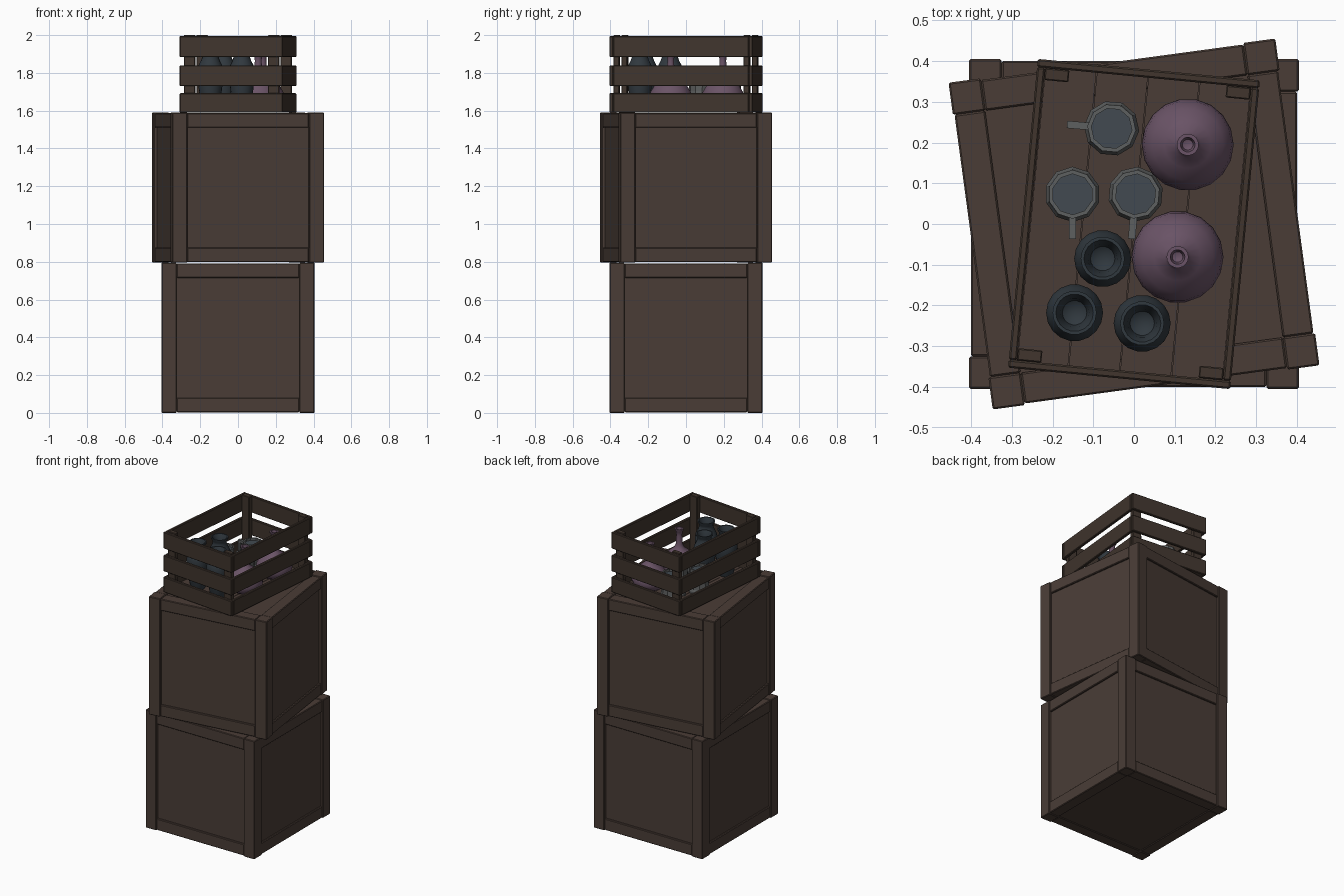
import bpy, bmesh, math
from mathutils import Matrix, Vector

if "Cube" in bpy.data.objects:
    bpy.data.objects.remove(bpy.data.objects["Cube"])


def mat(name, rgb):
    m = bpy.data.materials.new(name)
    m.diffuse_color = (*rgb, 1)
    m.use_nodes = True
    m.node_tree.nodes["Principled BSDF"].inputs["Base Color"].default_value = m.diffuse_color
    return m


WOOD = mat("brown wood", (0.068, 0.046, 0.037))
DARK = mat("dark brown wood", (0.052, 0.036, 0.027))
SLATE = mat("dark slate glaze", (0.030, 0.040, 0.049))
GREY = mat("grey metal", (0.11, 0.115, 0.115))
DRINK = mat("blue grey drink", (0.054, 0.068, 0.082))
PURPLE = mat("dusty purple glass", (0.145, 0.088, 0.135))


def finish(name, bm, mats, loc=(0, 0, 0), rot=0, smooth=None, bevel=0):
    bmesh.ops.recalc_face_normals(bm, faces=bm.faces)
    me = bpy.data.meshes.new(name)
    bm.to_mesh(me)
    bm.free()
    for m in mats:
        me.materials.append(m)
    ob = bpy.data.objects.new(name, me)
    bpy.context.collection.objects.link(ob)
    ob.location = loc
    ob.rotation_euler.z = math.radians(rot)
    if bevel:
        b = ob.modifiers.new("bevel", 'BEVEL')
        b.width = bevel
        b.segments = 1
    if smooth:
        bpy.context.view_layer.objects.active = ob
        ob.select_set(True)
        bpy.ops.object.shade_smooth_by_angle(angle=math.radians(smooth))
        ob.select_set(False)
    return ob


def box(bm, x0, x1, y0, y1, z0, z1):
    c = Vector(((x0 + x1) / 2, (y0 + y1) / 2, (z0 + z1) / 2))
    m = Matrix.Translation(c) @ Matrix.Diagonal((x1 - x0, y1 - y0, z1 - z0, 1))
    bmesh.ops.create_cube(bm, size=1, matrix=m)


def lathe(bm, profile, sides):
    # revolve (radius, height) points about z; radius 0 closes the end
    rings = []
    for r, z in profile:
        if r == 0:
            rings.append([bm.verts.new((0, 0, z))] * sides)
        else:
            rings.append([bm.verts.new((r * math.cos(2 * math.pi * i / sides),
                                        r * math.sin(2 * math.pi * i / sides), z))
                          for i in range(sides)])
    for a, b in zip(rings, rings[1:]):
        for i in range(sides):
            j = (i + 1) % sides
            vs = list(dict.fromkeys([a[i], a[j], b[j], b[i]]))
            bm.faces.new(vs)


# Closed crates: corner posts, rails between them, recessed panels
def closed_crate(name, z, rot):
    H, P, T = 0.405, 0.08, 0.795
    frame = bmesh.new()
    R = H - 0.004
    I = H - P
    for sx in (-1, 1):
        x0, x1 = sorted((sx * H, sx * I))
        r0, r1 = sorted((sx * R, sx * I))
        for sy in (-1, 1):
            y0, y1 = sorted((sy * H, sy * I))
            box(frame, x0, x1, y0, y1, 0, T)
        for z0, z1 in ((0.003, P), (T - P, T - 0.003)):
            box(frame, r0, r1, -I, I, z0, z1)
            box(frame, -I, I, r0, r1, z0, z1)
    finish(name + "_frame", frame, [WOOD], (0, 0, z), rot, bevel=0.004)
    panel = bmesh.new()
    D = H - 0.016
    box(panel, -D, D, -D, D, 0.008, T - 0.012)
    finish(name + "_panels", panel, [WOOD], (0, 0, z), rot)


closed_crate("lower_crate", 0, 0)
closed_crate("middle_crate", 0.795, 7.7)

# Open slatted crate
W, L, TH, ROT = 0.274, 0.381, 0.02, -5.5
BASE = 1.59
slats = bmesh.new()
for z0, z1 in ((0.0, 0.103), (0.14, 0.25), (0.293, 0.405)):
    for s in (-1, 1):
        y0, y1 = sorted((s * L, s * (L - TH)))
        box(slats, -W, W, y0, y1, z0, z1)
        x0, x1 = sorted((s * W, s * (W - TH)))
        box(slats, x0, x1, -L + TH, L - TH, z0, z1)
finish("open_crate_slats", slats, [DARK], (0, 0, BASE), ROT, bevel=0.004)

posts = bmesh.new()
for sx in (-1, 1):
    for sy in (-1, 1):
        x0, x1 = sorted((sx * (W - TH), sx * (W - TH - 0.06)))
        y0, y1 = sorted((sy * (L - TH), sy * (L - TH - 0.03)))
        box(posts, x0, x1, y0, y1, 0.005, 0.41)
finish("open_crate_posts", posts, [DARK], (0, 0, BASE), ROT, bevel=0.003)

floor = bmesh.new()
N = 4
step = 2 * (W - TH) / N
for i in range(N):
    x = -W + TH + i * step
    box(floor, x + 0.001, x + step - 0.001, -L + TH, L - TH, 0.004, 0.024)
finish("open_crate_floor", floor, [WOOD], (0, 0, BASE), ROT)
FZ = BASE + 0.024

# Round flasks with a thin flared neck
flask = [(0, 0), (0.07, 0), (0.1, 0.018), (0.113, 0.055), (0.108, 0.085), (0.088, 0.118),
         (0.058, 0.145), (0.032, 0.165), (0.021, 0.19), (0.018, 0.25), (0.02, 0.275),
         (0.027, 0.285), (0.027, 0.293), (0.018, 0.293), (0.013, 0.27), (0, 0.265)]
for i, (x, y) in enumerate(((0.132, 0.195), (0.107, -0.081))):
    bm = bmesh.new()
    lathe(bm, flask, 18)
    finish(f"flask_{i + 1}", bm, [PURPLE], (x, y, FZ), 0, smooth=40)

# Dark vases with a flared rim
vase = [(0, 0), (0.043, 0), (0.047, 0.01), (0.06, 0.09), (0.069, 0.16), (0.07, 0.195),
        (0.063, 0.225), (0.05, 0.25), (0.043, 0.27), (0.043, 0.285), (0.054, 0.3),
        (0.054, 0.308), (0.046, 0.308), (0.036, 0.285), (0.03, 0.25), (0, 0.23)]
for i, (x, y) in enumerate(((-0.077, -0.085), (-0.146, -0.218), (0.02, -0.244))):
    bm = bmesh.new()
    lathe(bm, vase, 18)
    finish(f"vase_{i + 1}", bm, [SLATE], (x, y, FZ), 0, smooth=40)

# Faceted tankards with drink and a square handle
mug = [(0, 0), (0.066, 0), (0.068, 0.015), (0.062, 0.03), (0.057, 0.09), (0.06, 0.15),
       (0.06, 0.16), (0.05, 0.16), (0.05, 0.145), (0, 0.145)]
for i, (x, y, rot) in enumerate(((-0.055, 0.235, 175), (-0.151, 0.073, -90), (0.004, 0.073, -95))):
    bm = bmesh.new()
    lathe(bm, mug, 10)
    for f in bm.faces:
        c = f.calc_center_median()
        if c.z > 0.1449 and abs(c.z - 0.145) < 0.0005:
            f.material_index = 1
    box(bm, 0.05, 0.11, -0.009, 0.009, 0.125, 0.143)
    box(bm, 0.05, 0.11, -0.009, 0.009, 0.035, 0.053)
    box(bm, 0.094, 0.11, -0.009, 0.009, 0.053, 0.125)
    finish(f"tankard_{i + 1}", bm, [GREY, DRINK], (x, y, FZ), rot)
